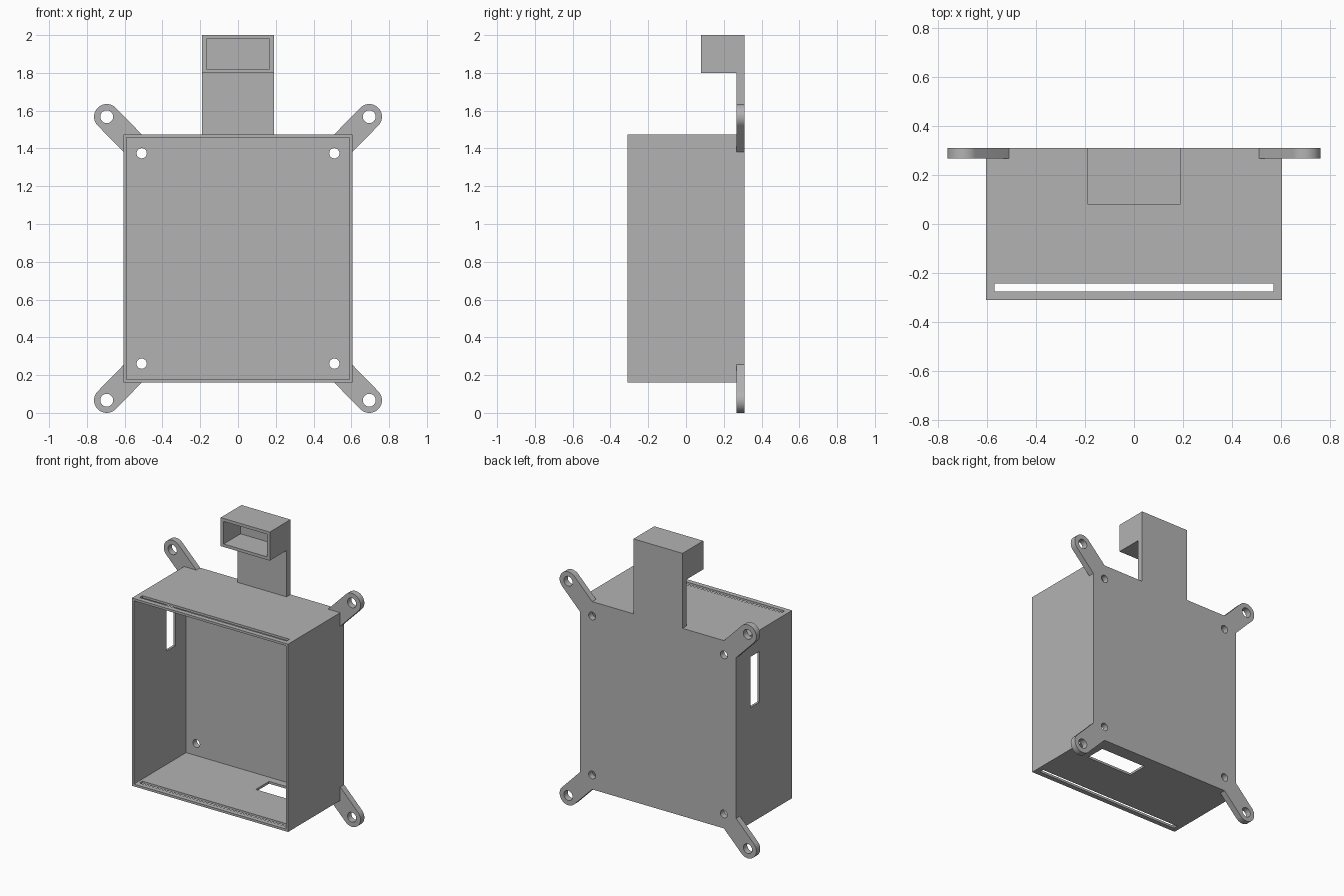
import bpy, bmesh
from math import sin, cos, radians, tau

if "Cube" in bpy.data.objects:
    bpy.data.objects.remove(bpy.data.objects["Cube"], do_unlink=True)

grey = bpy.data.materials.new("grey_plastic")
grey.use_nodes = True
grey.diffuse_color = (0.45, 0.45, 0.45, 1)
grey.node_tree.nodes["Principled BSDF"].inputs["Base Color"].default_value = grey.diffuse_color

MID = 0.8175                 # height of the box centre
HALF_W, HALF_H = 0.605, 0.6575
FRONT, PANEL, BACK = -0.31, 0.267, 0.31
WALL = 0.016


def prism(name, outline, y0, y1):
    """Extrude an outline of (x, z) points from y0 to y1."""
    bm = bmesh.new()
    face = bm.faces.new([bm.verts.new((x, y0, z)) for x, z in outline])
    ext = bmesh.ops.extrude_face_region(bm, geom=[face])
    moved = [v for v in ext["geom"] if isinstance(v, bmesh.types.BMVert)]
    bmesh.ops.translate(bm, verts=moved, vec=(0, y1 - y0, 0))
    bmesh.ops.recalc_face_normals(bm, faces=bm.faces)
    mesh = bpy.data.meshes.new(name)
    bm.to_mesh(mesh)
    bm.free()
    mesh.materials.append(grey)
    ob = bpy.data.objects.new(name, mesh)
    bpy.context.collection.objects.link(ob)
    return ob


def rect(x0, x1, z0, z1):
    return [(x0, z0), (x1, z0), (x1, z1), (x0, z1)]


def circle(x, z, r, n=32):
    return [(x + r * cos(tau * i / n), z + r * sin(tau * i / n)) for i in range(n)]


def cut(target, cutters):
    """Subtract the cutters, keep the result and remove the cutters."""
    for c in cutters:
        c.hide_render = True
        m = target.modifiers.new("cut", 'BOOLEAN')
        m.operation, m.solver, m.object = 'DIFFERENCE', 'EXACT', c
    deps = bpy.context.evaluated_depsgraph_get()
    mesh = bpy.data.meshes.new_from_object(target.evaluated_get(deps))
    target.modifiers.clear()
    target.data = mesh
    for c in cutters:
        bpy.data.objects.remove(c, do_unlink=True)


# Back panel: plate, four rounded ears and neck in one outline
EAR_X, EAR_Z, EAR_R = 0.695, 0.7505, 0.067
arc = [radians(135 - 180 * i / 20) for i in range(21)]
ear = [(0.51, HALF_H)]
ear += [(EAR_X + EAR_R * cos(a), EAR_Z + EAR_R * sin(a)) for a in arc]
ear += [(HALF_W, HALF_H - 0.095)]
right = [(0.19, 2 - MID), (0.19, HALF_H)] + ear + [(x, -z) for x, z in reversed(ear)]
outline = right + [(-x, z) for x, z in reversed(right)]
panel = prism("back_panel", [(x, z + MID) for x, z in outline], PANEL, BACK)

# Screw holes in the plate corners and the ears
holes = []
for sx in (-1, 1):
    for sz in (-1, 1):
        for x, z, r in ((0.51, 0.557, 0.027), (EAR_X, EAR_Z, 0.034)):
            holes.append(prism("hole", circle(sx * x, MID + sz * z, r), 0.2, 0.4))
cut(panel, holes)

# Box walls, open at the front, with cover slots and two cable windows
walls = prism("box_walls", rect(-HALF_W, HALF_W, MID - HALF_H, MID + HALF_H), FRONT, PANEL)
iw, ih = HALF_W - WALL, HALF_H - WALL
cut(walls, [
    prism("cavity", rect(-iw, iw, MID - ih, MID + ih), -0.5, 0.5),
    prism("cover_slot", rect(-0.57, 0.57, 0.05, 1.6), -0.276, -0.243),
    prism("side_window", rect(-0.7, -0.5, 0.97, 1.325), 0.052, 0.148),
    prism("floor_window", rect(0.09, 0.45, 0.1, 0.25), 0.068, 0.215),
])

# Hollow head on the neck, open at the front
head = prism("head_frame", rect(-0.19, 0.19, 1.8, 2.0), 0.08, PANEL)
cut(head, [prism("head_cavity", rect(-0.167, 0.167, 1.821, 1.979), 0, 0.4)])

# Smooth the round edges, keep corners sharp
for ob in bpy.context.selected_objects:
    ob.select_set(False)
for ob in (panel, walls, head):
    ob.select_set(True)
bpy.context.view_layer.objects.active = panel
bpy.ops.object.shade_smooth_by_angle(angle=radians(30))
